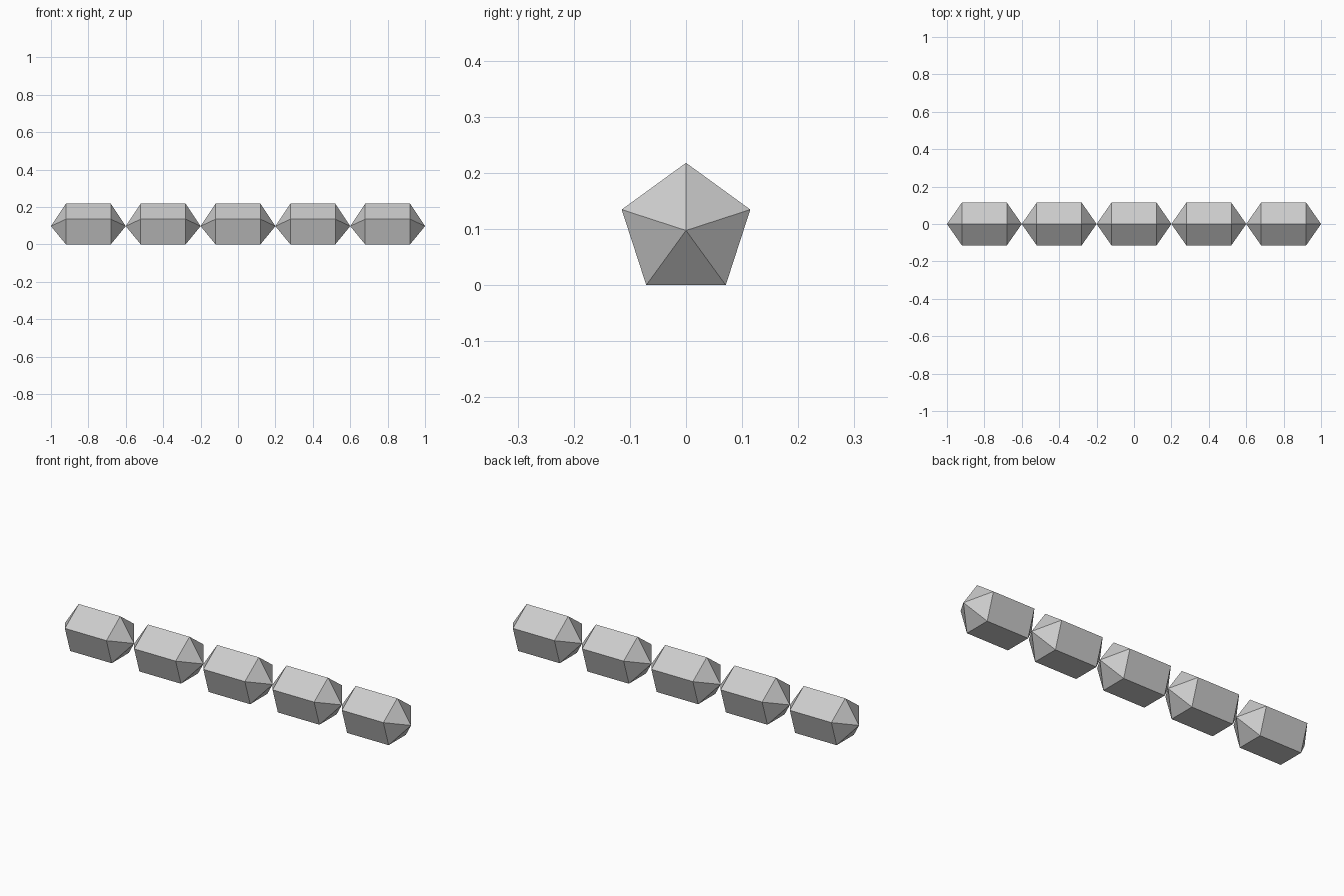
import bpy
import bmesh
from math import cos, sin, pi

SIDES = 5
COUNT = 5
PITCH = 0.4           # tip-to-tip length of one bead
HALF_BODY = 0.12      # half length of the straight prism
RADIUS = 0.1205
AXIS_Z = RADIUS * cos(pi / SIDES)   # flat side rests on the ground

default = bpy.data.objects.get("Cube")
if default:
    bpy.data.objects.remove(default, do_unlink=True)

# Plain grey material
grey = bpy.data.materials.new("light_grey")
grey.use_nodes = True
colour = (0.6, 0.6, 0.6, 1)
grey.diffuse_color = colour
grey.node_tree.nodes["Principled BSDF"].inputs["Base Color"].default_value = colour


def bead_mesh():
    """Pentagonal prism along x with a pyramid on each end."""
    bm = bmesh.new()

    def ring(x):
        angles = [2 * pi * i / SIDES for i in range(SIDES)]
        return [bm.verts.new((x, RADIUS * sin(a), RADIUS * cos(a))) for a in angles]

    left, right = ring(HALF_BODY), ring(-HALF_BODY)
    left_tip = bm.verts.new((PITCH / 2, 0, 0))
    right_tip = bm.verts.new((-PITCH / 2, 0, 0))
    for i in range(SIDES):
        j = (i + 1) % SIDES
        bm.faces.new((left[i], left[j], right[j], right[i]))
        bm.faces.new((left[i], left[j], left_tip))
        bm.faces.new((right[i], right[j], right_tip))
    bmesh.ops.recalc_face_normals(bm, faces=bm.faces[:])
    mesh = bpy.data.meshes.new("bead")
    bm.to_mesh(mesh)
    bm.free()
    mesh.materials.append(grey)
    return mesh


# Row of beads touching tip to tip
mesh = bead_mesh()
for n in range(COUNT):
    bead = bpy.data.objects.new(f"bead_{n + 1}", mesh)
    bead.location = ((n - (COUNT - 1) / 2) * PITCH, 0, AXIS_Z)
    bpy.context.collection.objects.link(bead)
